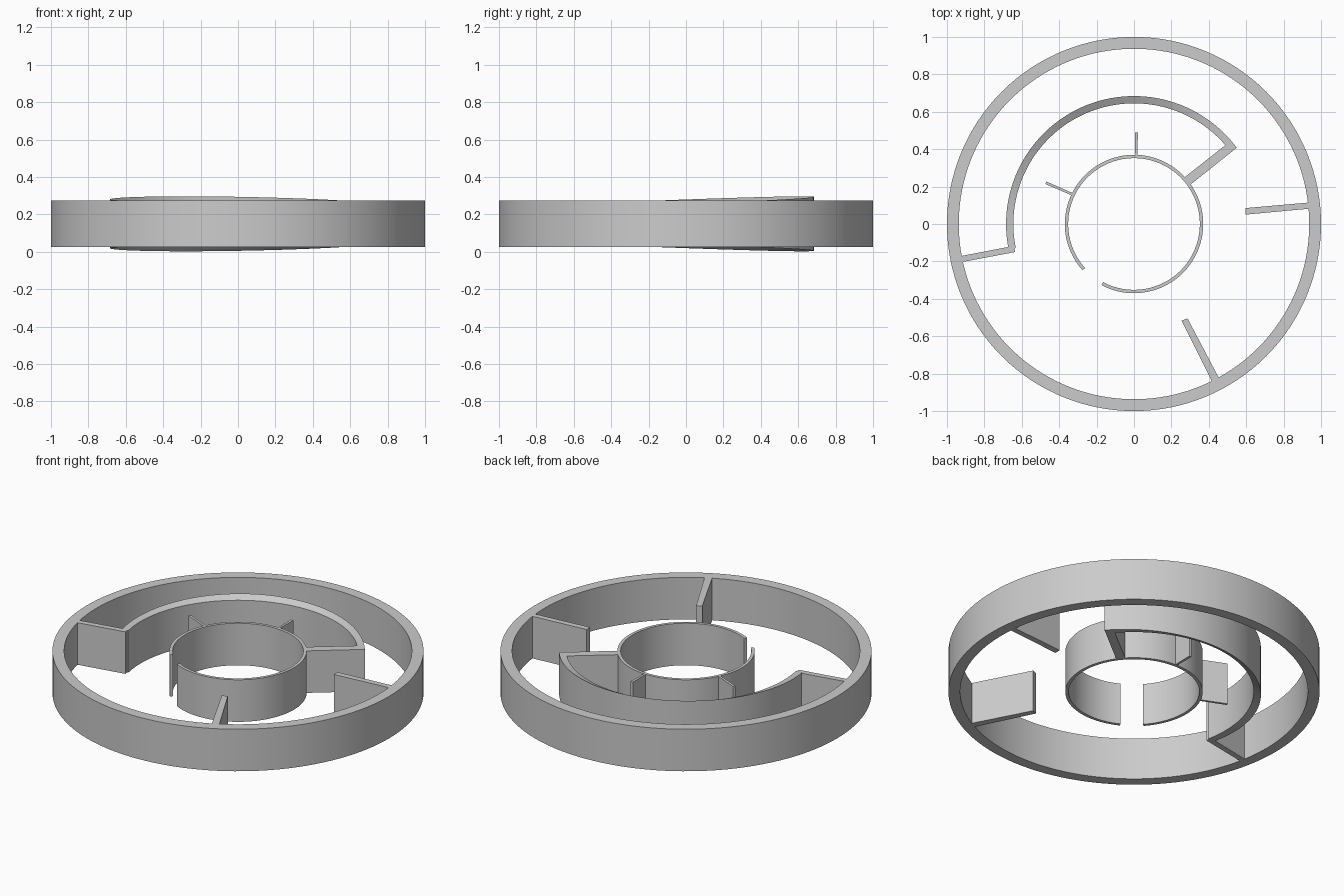
import bpy, bmesh
from math import sin, cos, pi, radians

if "Cube" in bpy.data.objects:
    bpy.data.objects.remove(bpy.data.objects["Cube"])

Z0, Z1 = 0.025, 0.275


def finish(name, bm, smooth):
    bmesh.ops.recalc_face_normals(bm, faces=bm.faces)
    mesh = bpy.data.meshes.new(name)
    bm.to_mesh(mesh)
    bm.free()
    ob = bpy.data.objects.new(name, mesh)
    bpy.context.collection.objects.link(ob)
    if smooth:
        bpy.ops.object.select_all(action='DESELECT')
        ob.select_set(True)
        bpy.context.view_layer.objects.active = ob
        bpy.ops.object.shade_smooth_by_angle(angle=radians(30))
    return ob


def ring(name, r_in, r_out, start, end, steps, flare=0.0):
    """Sweep a rectangular section; flare raises and lowers the outer edge mid-arc."""
    bm = bmesh.new()
    closed = abs(end - start) >= 360
    sections = []
    for i in range(steps if closed else steps + 1):
        t = i / steps
        a = radians(start + (end - start) * t)
        f = flare * sin(pi * t)
        sections.append([bm.verts.new((r * cos(a), r * sin(a), z)) for r, z in
                         ((r_in, Z0), (r_out, Z0 - f), (r_out, Z1 + f), (r_in, Z1))])
    pairs = list(zip(sections, sections[1:]))
    if closed:
        pairs.append((sections[-1], sections[0]))
    else:
        bm.faces.new(sections[0])
        bm.faces.new(sections[-1][::-1])
    for p, q in pairs:
        for k in range(4):
            n = (k + 1) % 4
            bm.faces.new((p[k], q[k], q[n], p[n]))
    return finish(name, bm, True)


def plate(name, outline):
    """Vertical plate extruded from its plan outline."""
    bm = bmesh.new()
    low = [bm.verts.new((x, y, Z0)) for x, y in outline]
    top = [bm.verts.new((x, y, Z1)) for x, y in outline]
    bm.faces.new(low[::-1])
    bm.faces.new(top)
    for k in range(len(low)):
        n = (k + 1) % len(low)
        bm.faces.new((low[k], low[n], top[n], top[k]))
    return finish(name, bm, False)


# Concentric walls
ring("outer_ring", 0.937, 1.0, 0, 360, 128)
ring("middle_arc", 0.645, 0.684, 37, 191.5, 72, flare=0.022)
ring("inner_ring", 0.352, 0.37, -118, 222, 96)

# Plates joining the walls
plate("arc_to_inner_spoke", [(0.265, 0.245), (0.295, 0.205), (0.55, 0.408), (0.505, 0.435)])
plate("arc_to_outer_spoke", [(-0.945, -0.208), (-0.635, -0.15), (-0.642, -0.117), (-0.945, -0.175)])

# Tabs on the inside of the outer ring
plate("right_tab", [(0.595, 0.05), (0.95, 0.083), (0.95, 0.116), (0.595, 0.085)])
plate("front_tab", [(0.255, -0.517), (0.42, -0.848), (0.456, -0.827), (0.286, -0.504)])

# Tabs on the outside of the inner ring
plate("back_tab", [(0.007, 0.36), (0.018, 0.36), (0.021, 0.49), (0.005, 0.49)])
plate("left_tab", [(-0.325, 0.164), (-0.332, 0.153), (-0.475, 0.214), (-0.468, 0.227)])
